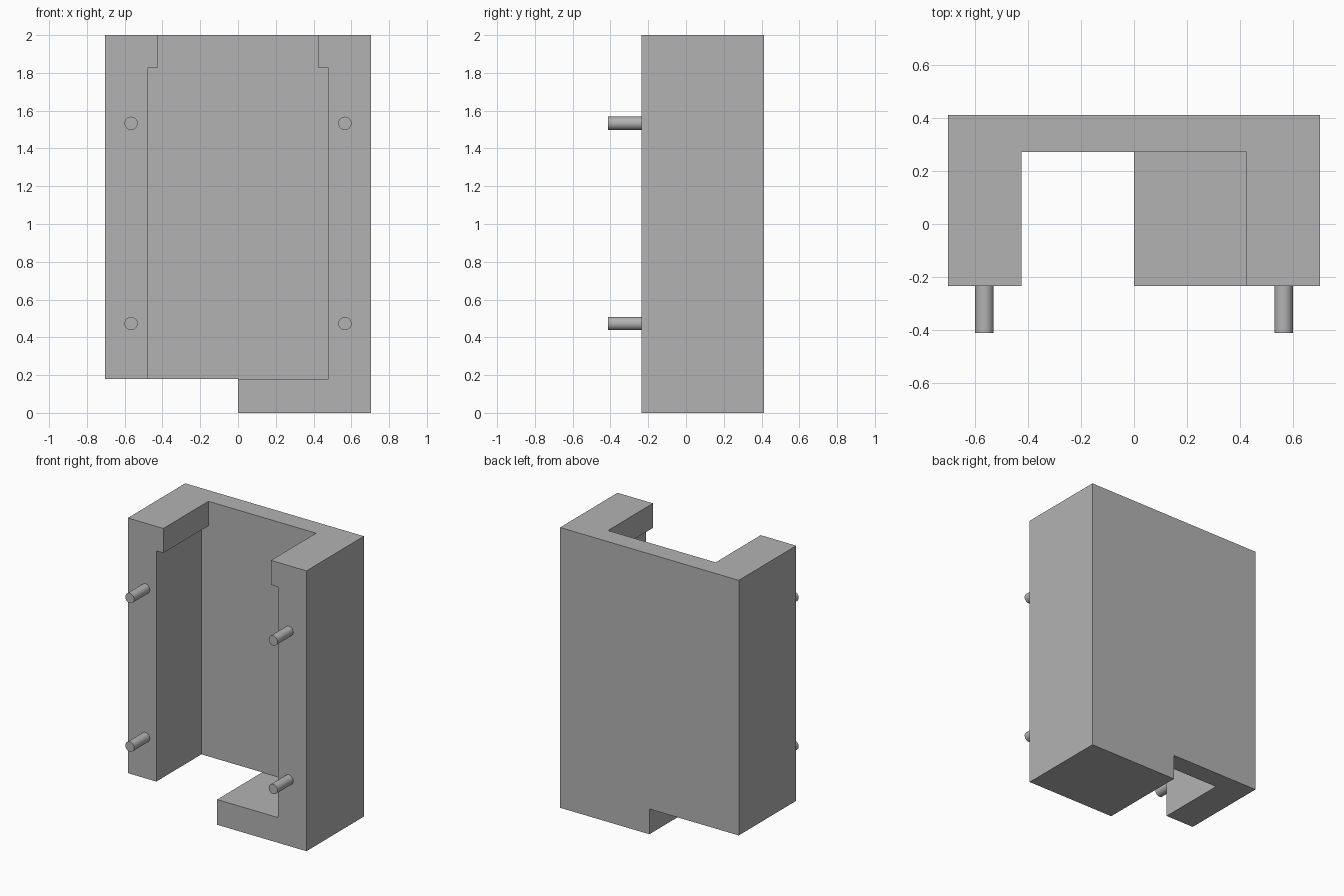
import bpy, bmesh, math

if "Cube" in bpy.data.objects:
    bpy.data.objects.remove(bpy.data.objects["Cube"], do_unlink=True)

GREY = (0.45, 0.45, 0.45, 1)
grey = bpy.data.materials.new("plain_grey")
grey.use_nodes = True
grey.diffuse_color = GREY
grey.node_tree.nodes["Principled BSDF"].inputs["Base Color"].default_value = GREY

W, FRONT, BACK, PANEL, TIP, H = 0.705, -0.235, 0.412, 0.273, -0.412, 2.0
FLOOR = 0.18


def extrude(name, outline, y0, y1):
    """Extrude an x-z outline from y0 to y1."""
    bm = bmesh.new()
    face = bm.faces.new([bm.verts.new((x, y0, z)) for x, z in outline])
    side = bmesh.ops.extrude_face_region(bm, geom=[face])["geom"]
    bmesh.ops.translate(bm, vec=(0, y1 - y0, 0),
                        verts=[v for v in side if isinstance(v, bmesh.types.BMVert)])
    bmesh.ops.recalc_face_normals(bm, faces=bm.faces)
    mesh = bpy.data.meshes.new(name)
    bm.to_mesh(mesh)
    bm.free()
    mesh.materials.append(grey)
    obj = bpy.data.objects.new(name, mesh)
    bpy.context.collection.objects.link(obj)
    return obj


def select(obj):
    bpy.ops.object.select_all(action='DESELECT')
    obj.select_set(True)
    bpy.context.view_layer.objects.active = obj


def cut(obj, cutter):
    cutter.hide_render = True
    mod = obj.modifiers.new("cut", 'BOOLEAN')
    mod.operation, mod.solver, mod.object = 'DIFFERENCE', 'EXACT', cutter
    select(obj)
    bpy.ops.object.modifier_apply(modifier=mod.name)
    bpy.data.objects.remove(cutter, do_unlink=True)


# Housing with its lower corner stepped away
housing = extrude("housing", [(-W, FLOOR), (0, FLOOR), (0, 0), (W, 0), (W, H), (-W, H)],
                  FRONT, BACK)

# Front cavity: narrower at the top, open at the bottom beside the ledge
cavity = [(-0.48, -0.1), (0, -0.1), (0, FLOOR), (0.48, FLOOR), (0.48, 1.825),
          (0.425, 1.825), (0.425, 2.1), (-0.425, 2.1), (-0.425, 1.825), (-0.48, 1.825)]
cut(housing, extrude("cavity_cutter", cavity, FRONT - 0.1, PANEL))

# Four locating pins on the front rails
for side, x in (("left", 0.566), ("right", -0.566)):
    for level, z in (("lower", 0.473), ("upper", 1.533)):
        bpy.ops.mesh.primitive_cylinder_add(
            vertices=32, radius=0.035, depth=FRONT - TIP,
            location=(x, (FRONT + TIP) / 2, z), rotation=(math.pi / 2, 0, 0))
        pin = bpy.context.object
        pin.name = f"{level}_{side}_pin"
        pin.data.materials.append(grey)
        bpy.ops.object.shade_smooth_by_angle(angle=math.radians(40))
